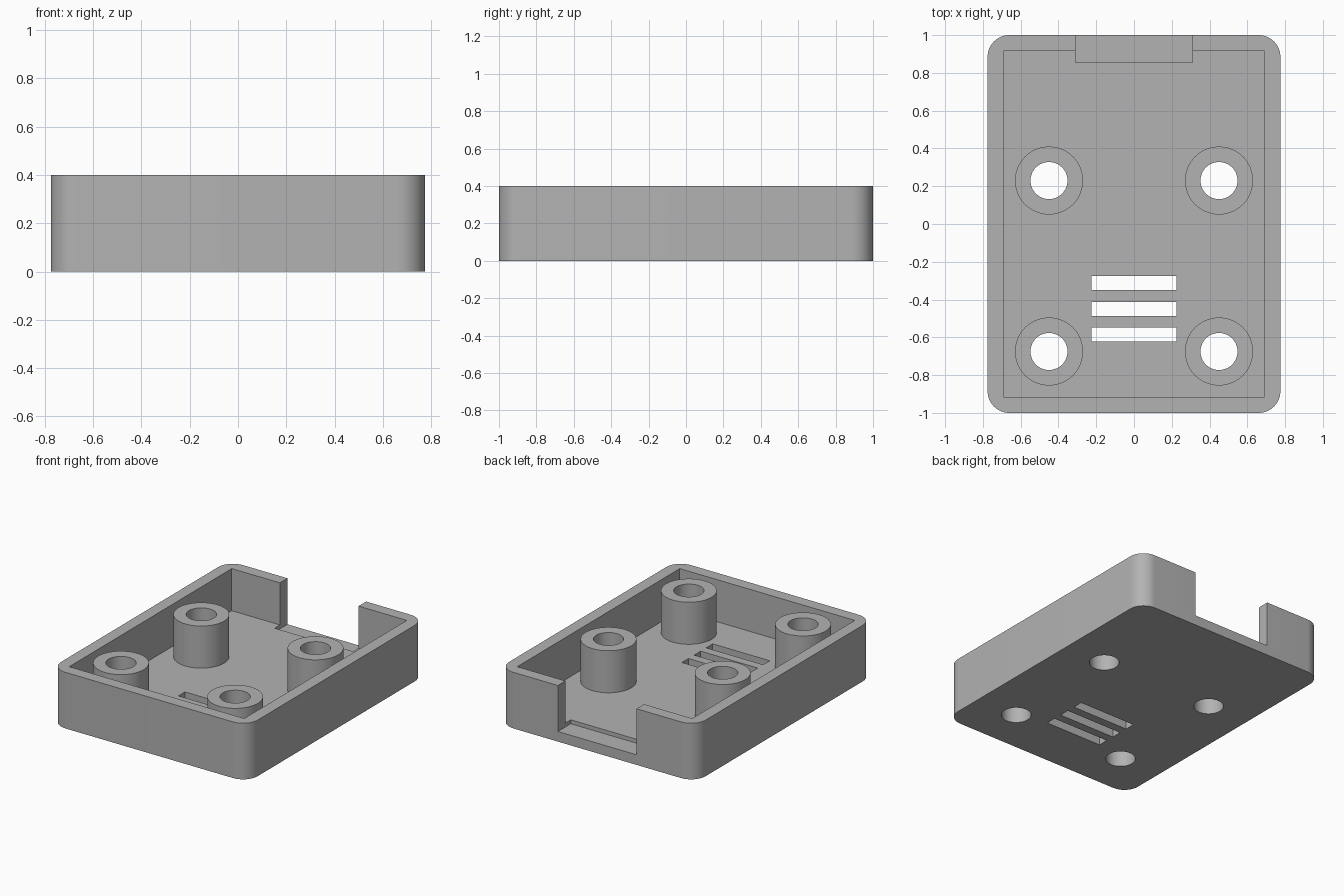
import bpy, bmesh
from math import radians

if "Cube" in bpy.data.objects:
    bpy.data.objects.remove(bpy.data.objects["Cube"], do_unlink=True)

HEIGHT, FLOOR = 0.4, 0.1
POSTS = [(x, y) for x in (-0.45, 0.45) for y in (0.23, -0.675)]

grey = bpy.data.materials.new("plain grey")
grey.use_nodes = True
colour = (0.45, 0.45, 0.45, 1)
grey.diffuse_color = colour
grey.node_tree.nodes["Principled BSDF"].inputs["Base Color"].default_value = colour


def finish(bm, name):
    mesh = bpy.data.meshes.new(name)
    bm.to_mesh(mesh)
    bm.free()
    mesh.materials.append(grey)
    obj = bpy.data.objects.new(name, mesh)
    bpy.context.collection.objects.link(obj)
    return obj


def box(name, x, y, z, radius=0):
    """Box from (min, max) pairs, with optional rounded upright edges."""
    bm = bmesh.new()
    bmesh.ops.create_cube(bm, size=1)
    for v in bm.verts:
        v.co = [r[1] if c > 0 else r[0] for c, r in zip(v.co, (x, y, z))]
    if radius:
        upright = [e for e in bm.edges
                   if abs(e.verts[0].co.z - e.verts[1].co.z) > 0.01]
        bmesh.ops.bevel(bm, geom=upright, offset=radius, segments=12,
                        profile=0.5, affect='EDGES')
    return finish(bm, name)


def cylinder(name, centre, radius, z):
    bm = bmesh.new()
    bmesh.ops.create_cone(bm, cap_ends=True, segments=64, radius1=radius,
                          radius2=radius, depth=z[1] - z[0])
    bmesh.ops.translate(bm, verts=bm.verts, vec=(*centre, sum(z) / 2))
    return finish(bm, name)


def cut(target, cutter):
    mod = target.modifiers.new("cut", 'BOOLEAN')
    mod.operation, mod.solver, mod.object = 'DIFFERENCE', 'EXACT', cutter
    bpy.context.view_layer.objects.active = target
    bpy.ops.object.modifier_apply(modifier=mod.name)
    bpy.data.objects.remove(cutter, do_unlink=True)


def smooth(obj):
    bpy.ops.object.select_all(action='DESELECT')
    obj.select_set(True)
    bpy.context.view_layer.objects.active = obj
    bpy.ops.object.shade_smooth_by_angle(angle=radians(30))


# Open tray with rounded outer corners and a square-cornered cavity
tray = box("tray", (-0.775, 0.775), (-1, 1), (0, HEIGHT), radius=0.115)
cut(tray, box("cavity", (-0.69, 0.69), (-0.915, 0.915), (FLOOR, 1)))

# Connector notch in the back wall, sunk slightly into the floor
cut(tray, box("notch", (-0.31, 0.31), (0.855, 1.2), (0.072, 1)))

# Vent slots
for y in (-0.312, -0.449, -0.585):
    cut(tray, box("slot", (-0.225, 0.225), (y - 0.037, y + 0.037), (-1, 1)))

# Hollow mounting posts with holes running through the floor
for i, centre in enumerate(POSTS):
    post = cylinder(f"mounting_post_{i + 1}", centre, 0.18, (FLOOR, HEIGHT))
    for part in (post, tray):
        cut(part, cylinder("drill", centre, 0.098, (-1, 1)))
    smooth(post)
smooth(tray)
